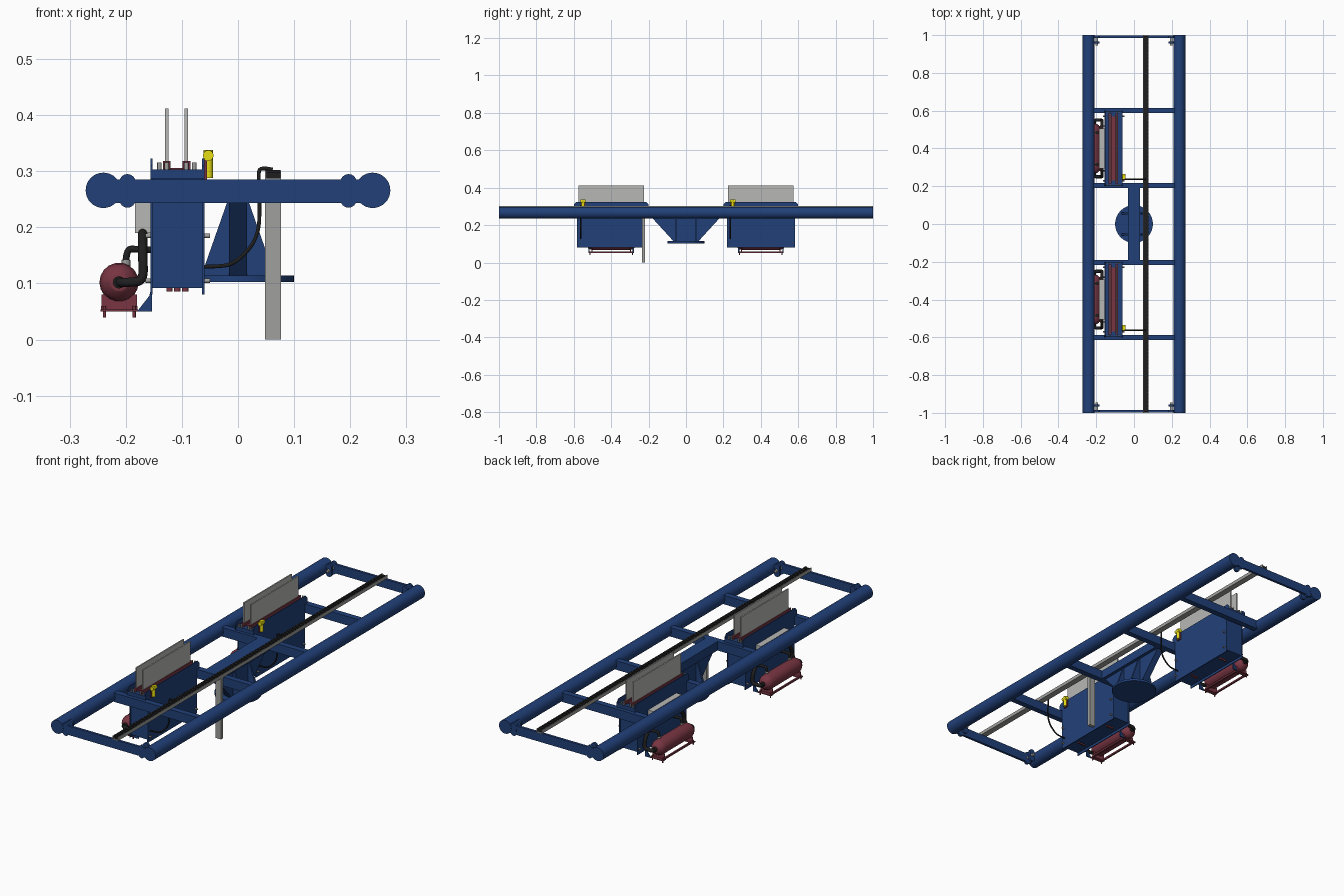
import bpy, bmesh, math
from mathutils import Matrix, Vector

if "Cube" in bpy.data.objects:
    bpy.data.objects.remove(bpy.data.objects["Cube"])


def mat(name, r, g, b):
    m = bpy.data.materials.new(name)
    m.diffuse_color = tuple((c / 255) ** 2.2 for c in (r, g, b)) + (1,)
    m.use_nodes = True
    m.node_tree.nodes["Principled BSDF"].inputs["Base Color"].default_value = m.diffuse_color
    return m


BLUE = mat("frame blue", 38, 66, 120)
RED = mat("dark red", 120, 56, 68)
GREY = mat("mid grey", 158, 158, 156)
PALE = mat("pale grey", 182, 183, 180)
BLACK = mat("rubber black", 36, 36, 36)
YELLOW = mat("valve yellow", 232, 222, 25)


def finish(name, bm, m, smooth=None):
    bmesh.ops.recalc_face_normals(bm, faces=bm.faces)
    if smooth is not None:      # smooth only the faces not facing along the axis
        for f in bm.faces:
            f.smooth = abs(f.normal.dot(smooth)) < 0.95
    me = bpy.data.meshes.new(name)
    bm.to_mesh(me)
    bm.free()
    me.materials.append(m)
    ob = bpy.data.objects.new(name, me)
    bpy.context.collection.objects.link(ob)
    return ob


def boxes(name, m, *ranges):
    """One object from boxes given as (x0, x1, y0, y1, z0, z1)."""
    bm = bmesh.new()
    for x0, x1, y0, y1, z0, z1 in ranges:
        M = Matrix.Translation(((x0 + x1) / 2, (y0 + y1) / 2, (z0 + z1) / 2))
        M = M @ Matrix.Diagonal((x1 - x0, y1 - y0, z1 - z0, 1))
        bmesh.ops.create_cube(bm, size=1, matrix=M)
    return finish(name, bm, m)


def prism(name, m, pts, axis, a, b):
    """Extrude a profile along x (pts are y,z) or y (pts are x,z)."""
    bm = bmesh.new()
    vs = [bm.verts.new((a, p, q) if axis == "x" else (p, a, q)) for p, q in pts]
    f = bm.faces.new(vs)
    r = bmesh.ops.extrude_face_region(bm, geom=[f])
    off = Vector((b - a, 0, 0) if axis == "x" else (0, b - a, 0))
    bmesh.ops.translate(bm, vec=off, verts=[v for v in r["geom"] if isinstance(v, bmesh.types.BMVert)])
    return finish(name, bm, m)


def cyl(name, m, p, q, r, n=16):
    p, q = Vector(p), Vector(q)
    d = q - p
    M = Matrix.Translation((p + q) / 2) @ d.to_track_quat("Z", "Y").to_matrix().to_4x4()
    bm = bmesh.new()
    bmesh.ops.create_cone(bm, cap_ends=True, segments=n, radius1=r, radius2=r, depth=d.length, matrix=M)
    return finish(name, bm, m, d.normalized())


def hose(name, m, pts, r):
    cu = bpy.data.curves.new(name, "CURVE")
    cu.dimensions = "3D"
    cu.bevel_depth, cu.bevel_resolution, cu.resolution_u = r, 3, 5
    cu.use_fill_caps = True
    sp = cu.splines.new("NURBS")
    sp.points.add(len(pts) - 1)
    for s, p in zip(sp.points, pts):
        s.co = (*p, 1)
    sp.use_endpoint_u, sp.order_u = True, 3
    tmp = bpy.data.objects.new(name + "_path", cu)
    bpy.context.collection.objects.link(tmp)
    bpy.context.view_layer.update()
    me = bpy.data.meshes.new_from_object(tmp.evaluated_get(bpy.context.evaluated_depsgraph_get()))
    bpy.data.objects.remove(tmp)
    me.materials.clear()
    me.materials.append(m)
    for p in me.polygons:
        p.use_smooth = True
    ob = bpy.data.objects.new(name, me)
    bpy.context.collection.objects.link(ob)


# ---- main frame: two long tubes, cross beams, end bars with lugs
Z0, Z1 = 0.243, 0.285
for s, side in ((-1, "left"), (1, "right")):
    cyl(side + "_long_tube", BLUE, (s * 0.24, -1, 0.266), (s * 0.24, 1, 0.266), 0.0315, 32)
for s, end in ((-1, "front"), (1, "back")):
    boxes(end + "_end_bar", BLUE, (-0.22, 0.22, s * 0.992 - 0.006, s * 0.992 + 0.006, Z0, Z1))
    for t in (-1, 1):
        arc = [(t * 0.197 + 0.0145 * math.cos(a), 0.265 + (0.0155 if a < math.pi else -0.0155) + 0.0145 * math.sin(a))
               for a in [math.pi * k / 8 for k in range(9)] + [math.pi * (1.001 + k / 8) for k in range(9)]]
        prism(end + "_end_lug", BLUE, arc, "y", s * 0.955, s * 0.966)
        prism(end + "_outer_lug", BLUE, arc, "y", s * 0.986, s * 0.9985)
        cyl(end + "_lug_pin", GREY, (t * 0.197, s * 0.945, 0.265), (t * 0.197, s * 0.99, 0.265), 0.007, 12)
boxes("cross_beams", BLUE, *[(-0.22, 0.22, y - 0.0135, y + 0.0135, Z0, Z1) for y in (-0.6, -0.203, 0.203, 0.6)])
boxes("centre_beam", BLUE, (-0.031, 0.031, -0.19, 0.19, Z0, Z1))

# ---- central pedestal: gussets on a round foot
prism("pedestal_long_web", BLUE, [(-0.185, 0.243), (0.185, 0.243), (0.065, 0.112), (-0.065, 0.112)], "x", -0.016, 0.016)
for y in (-0.055, 0.055):
    prism("pedestal_cross_gusset", BLUE, [(-0.02, 0.243), (0.02, 0.243), (0.066, 0.112), (-0.066, 0.112)],
          "y", y - 0.005, y + 0.005)
cyl("pedestal_disc", BLUE, (0, 0, 0.103), (0, 0, 0.114), 0.1, 40)

# ---- cable rail with chain, and hanging bar
boxes("cable_rail", GREY, (0.048, 0.077, -1, 1, 0.285, 0.288),
      (0.048, 0.0505, -1, 1, 0.285, 0.301), (0.0745, 0.077, -1, 1, 0.285, 0.301))
boxes("cable_chain", BLACK, (0.0505, 0.0745, -0.995, 0.995, 0.288, 0.299),
      *[(0.0495, 0.0755, -0.99 + k * 0.02, -0.977 + k * 0.02, 0.298, 0.3025) for k in range(99)])
boxes("hanging_bar", GREY, (0.048, 0.077, -0.236, -0.22, 0, 0.286))

# ---- two identical process units
for c, tag in ((-0.4, "front_unit_"), (0.4, "back_unit_")):
    # tank body and its side plates
    boxes(tag + "tank", BLUE, (-0.152, -0.064, c - 0.178, c + 0.178, 0.092, 0.303))
    shape = [(c + y, z) for y, z in ((-0.182, 0.08), (0.182, 0.08), (0.182, 0.286), (0.2, 0.286), (0.2, 0.31),
                                     (0.188, 0.323), (-0.188, 0.323), (-0.2, 0.31), (-0.2, 0.286), (-0.182, 0.286))]
    prism(tag + "outer_plate", BLUE, shape, "x", -0.156, -0.152)
    prism(tag + "inner_plate", BLUE, shape, "x", -0.064, -0.060)
    boxes(tag + "end_flanges", BLUE, *[(-0.152, -0.064, c + s * 0.187 - 0.011, c + s * 0.187 + 0.011, 0.286, 0.303)
                                      for s in (-1, 1)])
    # plates in red holders
    boxes(tag + "holders", RED, (-0.122, -0.097, c - 0.17, c + 0.17, 0.302, 0.306),
          *[(x - 0.007, x + 0.007, c - 0.185, c + 0.185, 0.302, 0.318) for x in (-0.127, -0.092)])
    boxes(tag + "tall_plates", PALE, *[(x - 0.003, x + 0.003, c - 0.176, c + 0.176, 0.305, 0.412)
                                      for x in (-0.127, -0.092)])
    for s in (-1, 1):
        for x in (-0.14, -0.127, -0.092, -0.078):
            cyl(tag + "top_bolt", GREY, (x, c + s * 0.192, 0.303), (x, c + s * 0.192, 0.316), 0.004, 8)
    for s in (-1, 1):
        for x in (-0.122, -0.108, -0.094):
            cyl(tag + "drain_plug", RED, (x, c + s * 0.1, 0.086), (x, c + s * 0.1, 0.093), 0.006, 10)
        for z in (0.105, 0.185):
            cyl(tag + "side_bolt", GREY, (-0.062, c + s * 0.17, z), (-0.05, c + s * 0.17, z), 0.004, 8)
            cyl(tag + "rear_bolt", GREY, (-0.165, c + s * 0.17, z), (-0.154, c + s * 0.17, z), 0.004, 8)

    # red pressure vessel: revolved profile with domed ends
    bm = bmesh.new()
    half = [(0.0, 0.132), (0.016, 0.13), (0.027, 0.122), (0.033, 0.11), (0.035, 0.097)]
    prof = half + [(r, -y) for r, y in reversed(half)]
    vs = [bm.verts.new((-0.212 + r, c + y, 0.102)) for r, y in prof]
    es = [bm.edges.new(e) for e in zip(vs, vs[1:])]
    bmesh.ops.spin(bm, geom=vs + es, cent=(-0.212, c, 0.102), axis=(0, 1, 0), angle=2 * math.pi, steps=18)
    bmesh.ops.remove_doubles(bm, verts=bm.verts, dist=1e-4)
    finish(tag + "vessel", bm, RED, Vector((0, 1, 0)))

    # vessel cradle, feet and blue support brackets
    boxes(tag + "cradle", RED,
          *[(-0.245, -0.178, c + s * 0.11 - 0.01, c + s * 0.11 + 0.01, 0.05, 0.054) for s in (-1, 1)],
          *[(-0.243, -0.18, c + s * 0.103 - 0.002, c + s * 0.103 + 0.002, 0.05, 0.08) for s in (-1, 1)],
          *[(x - 0.004, x + 0.004, c - 0.11, c + 0.11, 0.052, 0.06) for x in (-0.24, -0.183)])
    for s in (-1, 1):
        for x in (-0.238, -0.185):
            cyl(tag + "foot_bolt", RED, (x, c + s * 0.113, 0.039), (x, c + s * 0.113, 0.06), 0.003, 8)
        y = c + s * 0.118
        prism(tag + "bracket", BLUE, [(-0.18, 0.05), (-0.153, 0.05), (-0.153, 0.1), (-0.158, 0.078)],
              "y", y - 0.003, y + 0.003)
        # thick and thin hoses at each end of the vessel
        e = c + s * 0.125
        cyl(tag + "vessel_port", BLACK, (-0.212, e, 0.102), (-0.212, c + s * 0.145, 0.102), 0.011, 12)
        hose(tag + "thick_hose", BLACK, [(-0.212, e, 0.102), (-0.212, c + s * 0.15, 0.102), (-0.19, c + s * 0.15, 0.102),
                                         (-0.168, c + s * 0.15, 0.105), (-0.17, c + s * 0.145, 0.15),
                                         (-0.17, c + s * 0.11, 0.188), (-0.17, c + s * 0.09, 0.195)], 0.0085)
        hose(tag + "thin_hose", BLACK, [(-0.2, c + s * 0.085, 0.132), (-0.2, c + s * 0.085, 0.162),
                                        (-0.18, c + s * 0.085, 0.161), (-0.154, c + s * 0.085, 0.16)], 0.006)
        cyl(tag + "hose_collar", GREY, (-0.2, c + s * 0.085, 0.13), (-0.2, c + s * 0.085, 0.142), 0.008, 12)
    # grey control box on the outer plate
    boxes(tag + "control_box", PALE, (-0.184, -0.156, c - 0.105, c + 0.105, 0.19, 0.262))

    # yellow valve and supply hose to the rail
    y = c - 0.15
    cyl(tag + "valve_body", YELLOW, (-0.053, y, 0.288), (-0.053, y, 0.338), 0.0085, 14)
    cyl(tag + "valve_cap", YELLOW, (-0.053, y - 0.014, 0.328), (-0.053, y + 0.014, 0.328), 0.0095, 14)
    boxes(tag + "valve_mount", RED, (-0.062, -0.055, y - 0.012, y + 0.012, 0.285, 0.322))
    y = c - 0.163
    hose(tag + "supply_hose", BLACK, [(0.062, y, 0.303), (0.04, y, 0.308), (0.036, y, 0.295), (0.039, y, 0.25),
                                      (0.037, y, 0.18), (-0.005, y, 0.135), (-0.035, y, 0.13), (-0.062, y, 0.13)], 0.0035)
